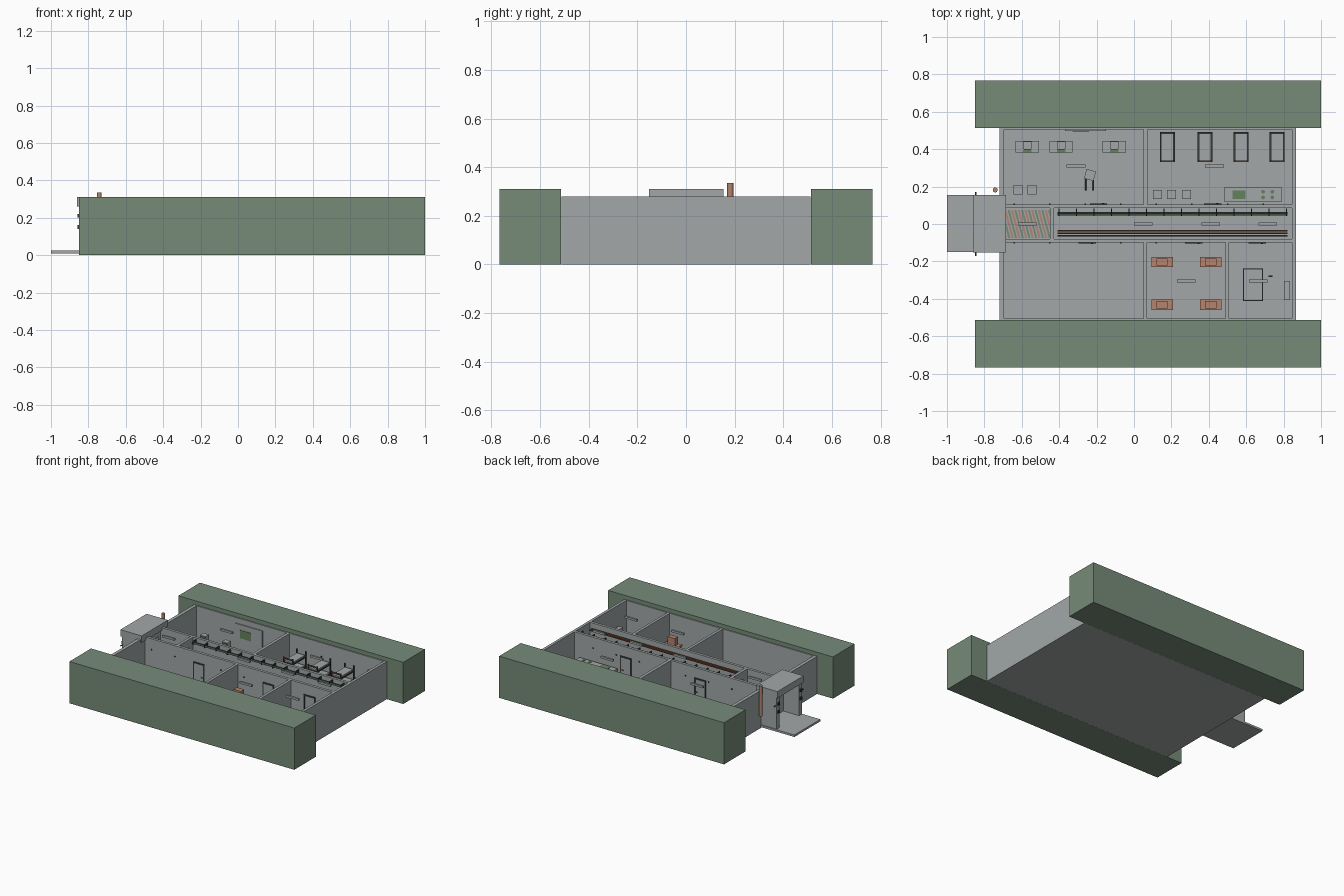
import bpy, bmesh, math
from mathutils import Matrix, Vector

cube = bpy.data.objects.get("Cube")
if cube:
    bpy.data.objects.remove(cube)

def material(name, *rgb):
    m = bpy.data.materials.new(name)
    m.use_nodes = True
    m.diffuse_color = (*rgb, 1)
    m.node_tree.nodes["Principled BSDF"].inputs["Base Color"].default_value = (*rgb, 1)
    return m

concrete = material("grey concrete", .36, .39, .39)
earth = material("moss green", .18, .26, .19)
copper = material("copper", .45, .23, .16)
rust = material("dark rust", .2, .07, .035)
iron = material("dark iron", .04, .045, .045)
screen = material("screen green", .13, .22, .11)

def finish(name, bm, *mats):
    mesh = bpy.data.meshes.new(name)
    bm.to_mesh(mesh)
    bm.free()
    for m in mats:
        mesh.materials.append(m)
    ob = bpy.data.objects.new(name, mesh)
    bpy.context.collection.objects.link(ob)
    return ob

def add_box(bm, center, size, turn=0):
    mat = Matrix.Translation(center) @ Matrix.Rotation(turn, 4, 'Z') @ Matrix.Diagonal((*size, 1))
    bmesh.ops.create_cube(bm, size=1, matrix=mat)

def box(name, mat, x, y, z, turn=0):
    """Box from three (low, high) ranges."""
    bm = bmesh.new()
    add_box(bm, [(a + b) / 2 for a, b in (x, y, z)], [b - a for a, b in (x, y, z)], turn)
    return finish(name, bm, mat)

def block(name, mat, x, y, w, d, z0, z1, turn=0):
    """Box standing on a plan position."""
    return box(name, mat, (x - w / 2, x + w / 2), (y - d / 2, y + d / 2), (z0, z1), turn)

def rod(name, mat, start, end, radius, sides=12):
    a, b = Vector(start), Vector(end)
    bm = bmesh.new()
    mtx = Matrix.Translation((a + b) / 2) @ (b - a).to_track_quat('Z', 'Y').to_matrix().to_4x4()
    bmesh.ops.create_cone(bm, cap_ends=True, segments=sides, radius1=radius, radius2=radius,
                          depth=(b - a).length, matrix=mtx)
    for f in bm.faces:
        f.smooth = len(f.verts) == 4
    return finish(name, bm, mat)

def legs(name, mat, x, y, w, d, z0, z1, t=.007):
    bm = bmesh.new()
    for sx in (-1, 1):
        for sy in (-1, 1):
            add_box(bm, (x + sx * (w - t) / 2, y + sy * (d - t) / 2, (z0 + z1) / 2), (t, t, z1 - z0))
    return finish(name, bm, mat)

FLOOR, TOP = .025, .28

# Earth banks, floor and outer walls
for side, s in (("back", 1), ("front", -1)):
    box(f"{side}_earth_bank", earth, (-.85, 1), sorted((s * .513, s * .767)), (0, .31))
    box(f"{side}_lining", concrete, (-.72, .865), sorted((s * .505, s * .5125)), (0, TOP))
box("floor", concrete, (-.72, .865), (-.51, .51), (0, FLOOR))
box("end_wall", concrete, (.845, .865), (-.51, .51), (0, TOP))
for side, s in (("back", 1), ("front", -1)):
    box(f"entry_wall_{side}", concrete, (-.72, -.695), sorted((s * .06, s * .51)), (0, TOP))
box("entry_lintel", concrete, (-.72, -.695), (-.06, .06), (.22, TOP))

# Inner walls
for side, y in (("back", .095), ("front", -.09)):
    box(f"corridor_wall_{side}", concrete, (-.695, .845), (y - .01, y + .01), (0, TOP))
box("back_partition", concrete, (.05, .072), (.1, .51), (0, TOP))
for x in (.06, .498):
    box("front_partition", concrete, (x - .01, x + .01), (-.51, -.1), (0, TOP))
for s in (-1, 1):
    box("airlock_wall", concrete, (-.448, -.428), sorted((s * .035, s * .085)), (0, TOP))
box("airlock_lintel", concrete, (-.448, -.428), (-.035, .035), (.22, TOP))

# Doors on the room sides of the corridor
def door(x, y, out):
    y0 = y + out * .011
    block("door_leaf", concrete, x, y0, .075, .005, FLOOR, .195)
    for s in (-1, 1):
        block("door_jamb", iron, x + s * .042, y0, .009, .009, FLOOR, .205)
    block("door_head", iron, x, y0, .093, .009, .195, .205)
    block("door_handle", rust, x + .025, y0 + out * .004, .012, .006, .1, .106)

for x in (-.19, .42):
    door(x, .095, 1)
for x in (-.25, .32, .66):
    door(x, -.09, -1)

# Small wall bolts
bm = bmesh.new()
for i in range(8):
    for y in (.107, -.102):
        add_box(bm, (-.64 + i * .19, y, .2), (.008, .006, .008))
finish("wall_bolts", bm, iron)

# Entrance porch with slab
box("porch_slab", concrete, (-1, -.69), (-.15, .155), (.01, FLOOR))
box("porch_roof", concrete, (-.86, -.685), (-.153, .155), (.26, .31))
for s in (-1, 1):
    box("porch_side_wall", concrete, (-.85, -.7), sorted((s * .115, s * .15)), (.01, .26))
    for z in (.14, .2):
        block("porch_hinge", iron, -.853, s * .13, .012, .02, z, z + .02)
    rod("porch_hook", rust, (-.845, s * .15, .2), (-.845, s * .172, .2), .004)
rod("vent_pipe", copper, (-.742, .182, .11), (-.742, .182, .335), .013, 16)

# Striped airlock floor, trimmed to the room
for name, mat, shift in (("copper_stripes", copper, 0), ("green_stripes", earth, 1)):
    bm = bmesh.new()
    for i in range(9):
        x = -.69 + i * .036 + shift * .018
        bm.faces.new([bm.verts.new(p) for p in (
            (x, -.075, .027), (x + .011, -.075, .027), (x - .029, .075, .027), (x - .04, .075, .027))])
    for edge, normal in ((-.685, -1), (-.45, 1)):
        bmesh.ops.bisect_plane(bm, geom=bm.verts[:] + bm.edges[:] + bm.faces[:],
                               plane_co=(edge, 0, 0), plane_no=(normal, 0, 0), clear_outer=True)
    finish(name, bm, mat)

# Corridor pipes and brackets
for y, z, mat, r in ((.05, .255, earth, .005), (.06, .255, iron, .005),
                     (-.036, .245, rust, .004), (-.05, .245, rust, .004), (-.062, .245, rust, .004)):
    rod("corridor_pipe", mat, (-.41, y, z), (.82, y, z), r)
for i in range(14):
    block("pipe_bracket", iron, -.4 + i * .0935, .062, .005, .04, .245, .272)

# Ceiling lamps
for x, y in ((-.57, 0), (.05, 0), (.41, 0), (.715, 0), (-.31, .31), (.43, .31), (.28, -.305), (.665, -.305)):
    block("ceiling_lamp", concrete, x, y, .1, .014, .262, .277)

# Control desks with monitors
for x in (-.57, -.39, -.105):
    block("desk_top", concrete, x, .413, .125, .062, .08, .088)
    legs("desk_legs", iron, x, .413, .12, .056, FLOOR, .08)
    block("monitor", concrete, x, .42, .045, .04, .088, .13)
    block("monitor_screen", screen, x, .398, .036, .004, .093, .125)
    block("keyboard", screen, x, .389, .045, .012, .088, .092)

# Wall map
box("map_board", concrete, (-.37, -.15), (.498, .505), (.12, .24))
box("map_land", screen, (-.33, -.24), (.495, .498), (.14, .2))

# Stools and crates along the corridor wall
for x, y in ((-.62, .183), (-.545, .183), (.125, .158), (.2, .158), (.28, .158)):
    block("storage_box", concrete, x, y, .047, .05, FLOOR, .09)

# Toppled chair
block("chair_seat", concrete, -.235, .262, .052, .052, .03, .085, math.radians(-15))
for x in (-.258, -.217):
    rod("chair_leg", rust, (x, .18, .05), (x, .24, .05), .004)

# Beds
for x in (.178, .38, .573, .765):
    legs("bed_posts", iron, x, .412, .08, .16, FLOOR, .19)
    for z in (.07, .145):
        block("bed_frame", iron, x, .412, .08, .16, z, z + .008)
        block("mattress", concrete, x, .412, .066, .146, z + .005, z + .018)
    block("bed_end_rail", rust, x, .335, .066, .008, .178, .186)

# Kitchen counter with sink and stove
box("counter", concrete, (.48, .79), (.12, .195), (FLOOR, .11))
block("sink", screen, .562, .157, .07, .045, .11, .113)
for x in (.69, .74):
    for y in (.142, .172):
        rod("hob", screen, (x, y, .11), (x, y, .114), .01, 16)

# Workbenches with stacked crates
for x in (.15, .41):
    for y in (-.203, -.432):
        block("workbench_top", copper, x, y, .115, .055, .09, .1)
        legs("workbench_legs", copper, x, y, .11, .05, FLOOR, .09, .01)
        block("workbench_crate", copper, x, y, .06, .038, .1, .155)

# Office table, papers and cabinet
block("table_frame", iron, .637, -.325, .108, .175, .09, .097)
block("table_top", concrete, .637, -.325, .097, .164, .092, .1)
legs("table_legs", iron, .637, -.325, .108, .175, FLOOR, .09)
block("small_lever", iron, .73, -.28, .022, .008, .1, .106)
block("lever_post", iron, .73, -.28, .007, .007, FLOOR, .1)
box("cabinet", concrete, (.802, .835), (-.405, -.305), (FLOOR, .13))
